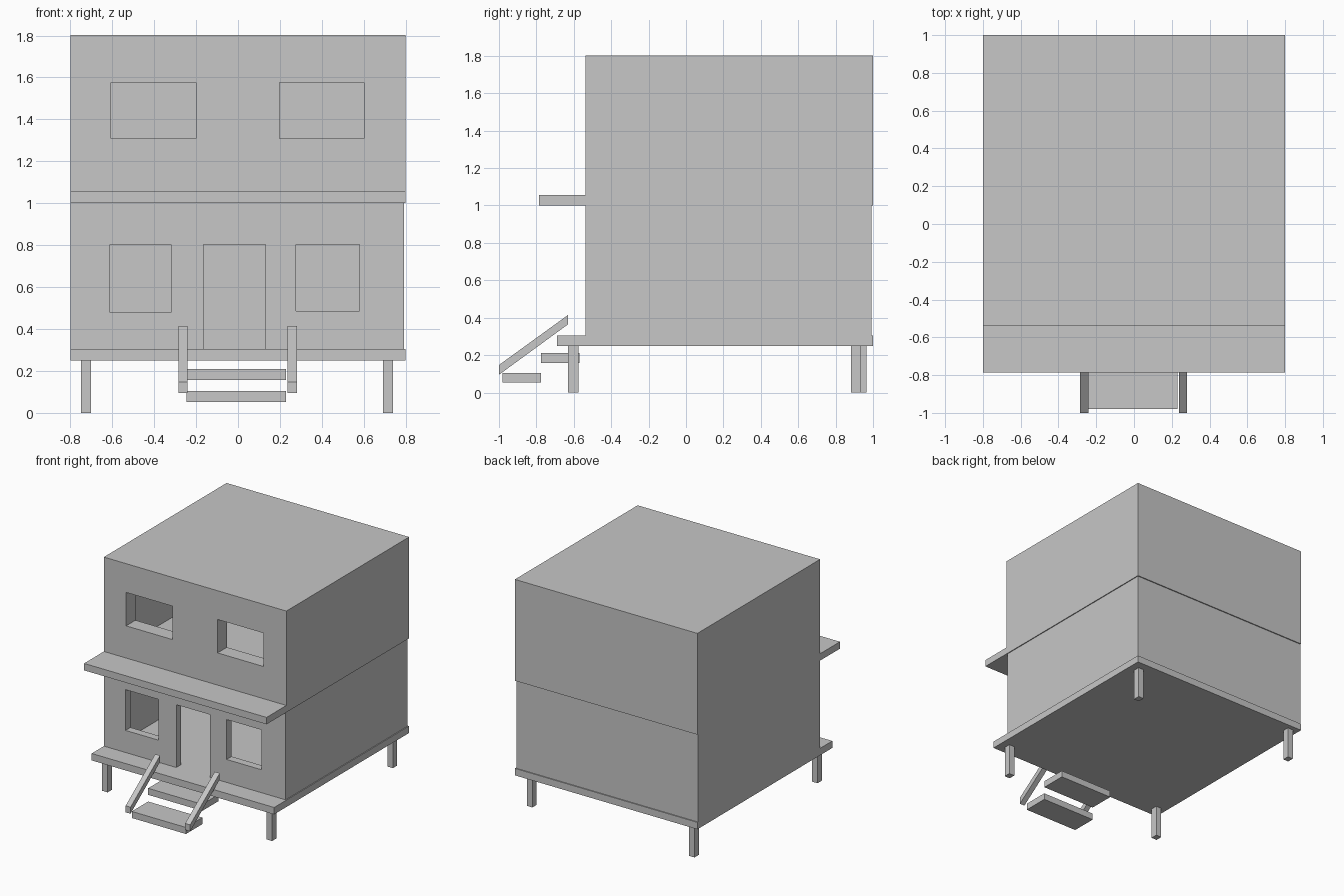
import bpy, bmesh

if "Cube" in bpy.data.objects:
    bpy.data.objects.remove(bpy.data.objects["Cube"])

grey = bpy.data.materials.new("plain_grey")
grey.diffuse_color = (0.57, 0.57, 0.57, 1)
grey.use_nodes = True
grey.node_tree.nodes["Principled BSDF"].inputs["Base Color"].default_value = grey.diffuse_color


def make_object(name, bm):
    bmesh.ops.recalc_face_normals(bm, faces=bm.faces[:])
    me = bpy.data.meshes.new(name)
    bm.to_mesh(me)
    bm.free()
    me.materials.append(grey)
    ob = bpy.data.objects.new(name, me)
    bpy.context.collection.objects.link(ob)
    return ob


def boxes(name, *ranges):
    """One object holding boxes given as (x0, x1, y0, y1, z0, z1)."""
    bm = bmesh.new()
    for x0, x1, y0, y1, z0, z1 in ranges:
        vs = bmesh.ops.create_cube(bm, size=1)["verts"]
        for v in vs:
            v.co.x = x1 if v.co.x > 0 else x0
            v.co.y = y1 if v.co.y > 0 else y0
            v.co.z = z1 if v.co.z > 0 else z0
    return make_object(name, bm)


def cut(target, cutter):
    cutter.hide_render = True
    cutter.display_type = 'WIRE'
    mod = target.modifiers.new("cut", 'BOOLEAN')
    mod.operation = 'DIFFERENCE'
    mod.solver = 'EXACT'
    mod.object = cutter
    # apply the cut and drop the helper
    bpy.context.view_layer.update()
    dg = bpy.context.evaluated_depsgraph_get()
    me = bpy.data.meshes.new_from_object(target.evaluated_get(dg))
    target.modifiers.clear()
    target.data = me
    bpy.data.objects.remove(cutter)


# Floor slabs: porch level and balcony level
boxes("porch_floor", (-0.8, 0.8, -0.69, 1.0, 0.25, 0.305))
boxes("balcony_floor", (-0.8, 0.8, -0.785, 1.0, 1.0, 1.055))

# Lower storey: open-ended wall ring with two windows and a doorway
lower = boxes("lower_walls", (-0.8, 0.793, -0.537, 0.992, 0.305, 1.0))
cut(lower, boxes("lower_cavity", (-0.735, 0.733, -0.475, 0.93, 0.2, 1.1)))
cut(lower, boxes("lower_openings",
                 (-0.61, -0.32, -0.7, -0.3, 0.48, 0.803),
                 (0.277, 0.58, -0.7, -0.3, 0.487, 0.803),
                 (-0.165, 0.13, -0.7, -0.3, 0.2, 0.803)))

# Upper storey: walls and flat roof with two windows
upper = boxes("upper_walls", (-0.8, 0.8, -0.537, 1.0, 1.055, 1.803))
cut(upper, boxes("upper_cavity", (-0.73, 0.73, -0.42, 0.93, 0.9, 1.74)))
cut(upper, boxes("upper_openings",
                 (-0.605, -0.2, -0.7, -0.3, 1.31, 1.575),
                 (0.197, 0.6, -0.7, -0.3, 1.31, 1.575)))

# Stilts
for name, x, y in (("front_left_leg", -0.75, -0.63), ("front_right_leg", 0.692, -0.63),
                   ("back_left_leg", -0.75, 0.91), ("back_right_leg", 0.692, 0.882)):
    boxes(name, (x, x + 0.048, y, y + 0.054, 0.0, 0.25))

# Floating steps
boxes("lower_step", (-0.245, 0.23, -0.98, -0.775, 0.053, 0.105))
boxes("upper_step", (-0.245, 0.23, -0.775, -0.57, 0.158, 0.21))

# Sloped handrails with upright ends
for name, x0, x1 in (("left_handrail", -0.285, -0.242), ("right_handrail", 0.237, 0.281)):
    bm = bmesh.new()
    profile = ((-1.0, 0.095), (-0.63, 0.365), (-0.63, 0.415), (-1.0, 0.147))
    face = bm.faces.new([bm.verts.new((x0, y, z)) for y, z in profile])
    new = bmesh.ops.extrude_face_region(bm, geom=[face])["geom"]
    for v in new:
        if isinstance(v, bmesh.types.BMVert):
            v.co.x = x1
    make_object(name, bm)
